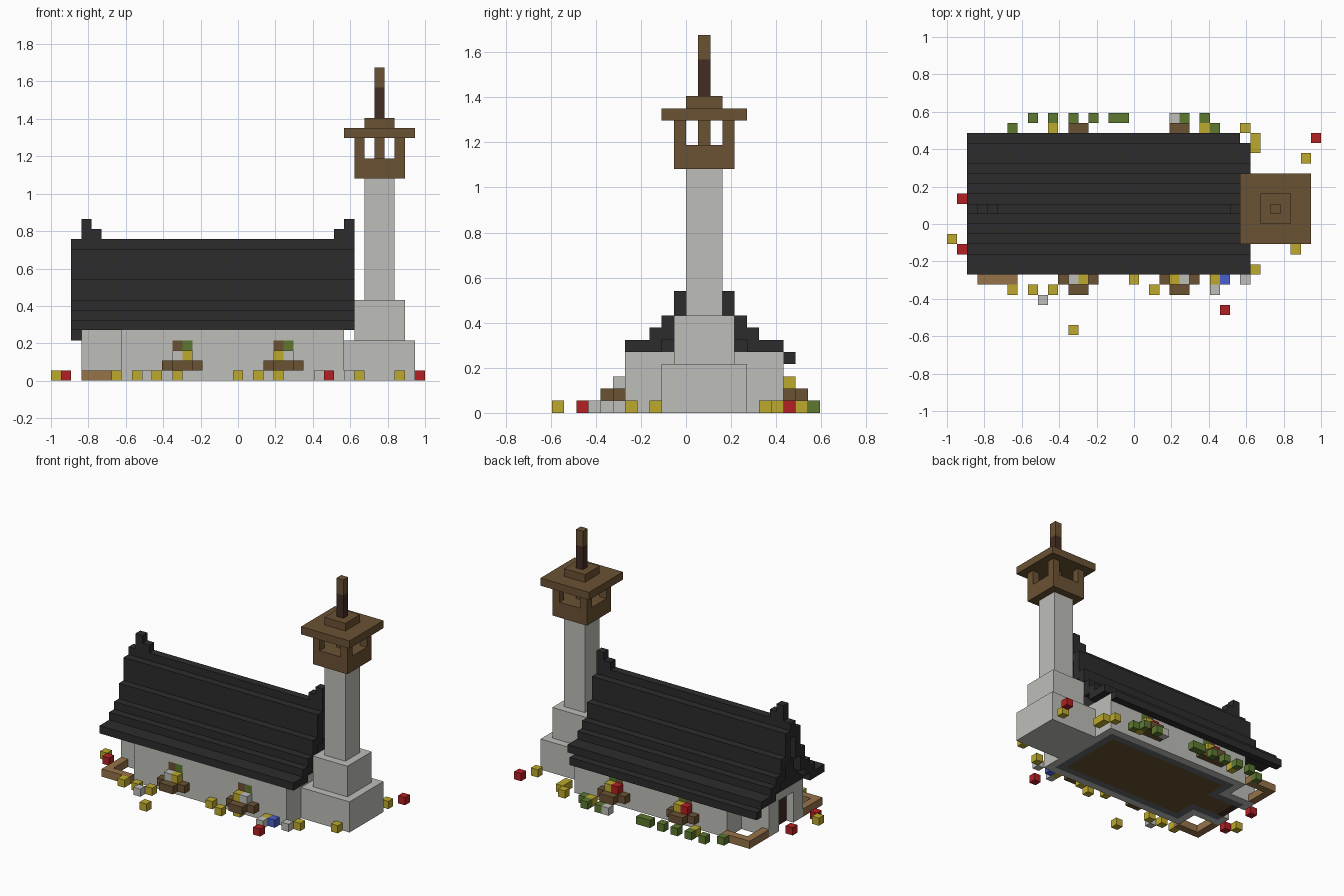
import bpy, bmesh
from mathutils import Vector

default = bpy.data.objects.get("Cube")
if default:
    bpy.data.objects.remove(default)

UNIT = 2 / 37          # edge of one building block
MIDDLE = 12            # block row of the ridge line

COLOURS = {
    "pale_stone": "bebeb9", "slate": "2c2c2d", "brown_wood": "6b5233",
    "tan_wood": "967349", "dark_wood": "422c23", "yellow": "beaa2d",
    "red": "b42024", "green": "5d7830", "blue": "4b5fcd", "grey_stone": "64686a",
}


def linear(c):
    return c / 12.92 if c <= 0.04045 else ((c + 0.055) / 1.055) ** 2.4


materials = {}
for name, code in COLOURS.items():
    rgb = [linear(v / 255) for v in bytes.fromhex(code)]
    mat = bpy.data.materials.new(name)
    mat.use_nodes = True
    mat.diffuse_color = (*rgb, 1)
    shader = next(n for n in mat.node_tree.nodes if n.type == "BSDF_PRINCIPLED")
    shader.inputs["Base Color"].default_value = (*rgb, 1)
    shader.inputs["Roughness"].default_value = 0.9
    materials[name] = mat

cells = {}             # block position -> (part, colour)


def fill(part, colour, xs, ys, zs):
    """Fill a box of blocks; a colour of None carves it away."""
    for x in range(*xs):
        for y in range(*ys):
            for z in range(*zs):
                if colour:
                    cells[x, y, z] = (part, colour)
                else:
                    cells.pop((x, y, z), None)


def tier(part, colour, half, zs):
    """Square storey centred on the tower axis."""
    fill(part, colour, (32 - half, 33 + half),
         (MIDDLE - half, MIDDLE + half + 1), zs)


def cross_plan(part, colour, inset, zs):
    """House plan with a narrower entrance end, shrunk by an inset."""
    fill(part, colour, (7 + inset, 29 - inset), (6 + inset, 19 - inset), zs)
    fill(part, colour, (3 + inset, 8 + inset), (9 + inset, 16 - inset), zs)


# House walls, foundation and floor
cross_plan("house_walls", "pale_stone", 0, (0, 5))
cross_plan("foundation", "grey_stone", 1, (0, 1))
cross_plan("floor", "brown_wood", 2, (0, 1))

# Recessed entrance door
fill("door", None, (3, 4), (11, 14), (0, 4))
fill("door", "dark_wood", (4, 5), (11, 14), (0, 4))

# Stepped roof: bottom and top of each course, from ridge to eave
courses = [(12, 14), (9, 13), (7, 10), (6, 8), (5, 7), (5, 6), (5, 6)]
for step, (low, high) in enumerate(courses):
    for y in {MIDDLE - step, MIDDLE + step}:
        fill("roof", "slate", (2, 30), (y, y + 1), (low, high))
        fill("roof", "slate", (3, 29), (y, y + 1), (5, high))
fill("roof", "slate", (2, 29), (19, 20), (4, 5))

# Ridge end finials
for x, top in ((3, 16), (4, 15), (28, 15), (29, 16)):
    fill("roof_finials", "slate", (x, x + 1), (MIDDLE, MIDDLE + 1), (14, top))

# Bell tower
tier("tower_base", "pale_stone", 3, (0, 4))
tier("tower_plinth", "pale_stone", 2, (4, 8))
tier("tower_shaft", "pale_stone", 1, (8, 20))
tier("belfry", "brown_wood", 2, (20, 24))
fill("belfry", None, (30, 35), (11, 14), (22, 24))
fill("belfry", None, (31, 34), (10, 15), (22, 24))
tier("belfry_post", "brown_wood", 0, (22, 24))
tier("belfry_roof", "brown_wood", 3, (24, 25))
tier("belfry_cap", "brown_wood", 1, (25, 26))
tier("spire", "dark_wood", 0, (26, 29))
tier("spire", "brown_wood", 0, (29, 31))

# Corner garden borders on both sides of the entrance
for row, arm in ((5, (5, 9)), (19, (16, 20))):
    fill("garden_border", "tan_wood", (3, 7), (row, row + 1), (0, 1))
    fill("garden_border", "tan_wood", (3, 4), arm, (0, 1))

# Window boxes, their flowers and the coloured panes above
for x, front in ((11, ("pale_stone", "yellow")), (21, ("yellow", "pale_stone"))):
    sides = ((5, 4, 6, front), (19, 20, 18, ("red", "yellow")))
    for inner, outer, wall, blooms in sides:
        fill("window_box", "brown_wood", (x, x + 4), (inner, inner + 1), (1, 2))
        fill("window_box", "brown_wood", (x + 1, x + 3), (outer, outer + 1), (1, 2))
        panes = ("brown_wood", "green")
        for n in range(2):
            span = (x + 1 + n, x + 2 + n)
            fill("window_flowers", blooms[n], span, (inner, inner + 1), (2, 3))
            fill("window_panes", panes[n], span, (wall, wall + 1), (3, 4))

# Flowers and shrubs scattered on the ground
GROUND = {
    "yellow": [(10, 20), (25, 20), (29, 20), (30, 19), (30, 18), (35, 17),
               (0, 9), (6, 4), (8, 4), (10, 4), (12, 0), (18, 5), (20, 4),
               (22, 5), (26, 5), (30, 6), (34, 8)],
    "green": [(6, 20), (8, 21), (10, 21), (12, 21), (14, 21), (16, 21),
              (17, 21), (23, 21), (25, 21), (26, 20)],
    "red": [(36, 19), (1, 13), (1, 8), (27, 2)],
    "pale_stone": [(22, 21), (9, 3), (26, 4), (29, 5)],
    "blue": [(27, 5)],
}
for colour, spots in GROUND.items():
    for x, y in spots:
        fill("ground_flowers", colour, (x, x + 1), (y, y + 1), (0, 1))

# Turn each part into a mesh of its exposed block faces
AXES = [Vector(row) for row in ((1, 0, 0), (0, 1, 0), (0, 0, 1))]
ORIGIN = Vector((-1, -11 * UNIT, 0))


def build(part):
    bm = bmesh.new()
    corners, slots = {}, []

    def corner(p):
        key = tuple(round(c) for c in p)
        if key not in corners:
            corners[key] = bm.verts.new(Vector(key) * UNIT + ORIGIN)
        return corners[key]

    for pos, (owner, colour) in cells.items():
        if owner != part:
            continue
        if colour not in slots:
            slots.append(colour)
        for a in range(3):
            u, v = AXES[(a + 1) % 3], AXES[(a + 2) % 3]
            for side in (0, 1):
                beside = Vector(pos) + AXES[a] * (2 * side - 1)
                if tuple(int(c) for c in beside) in cells:
                    continue
                start = Vector(pos) + AXES[a] * side
                loop = [start, start + u, start + u + v, start + v]
                if not side:
                    loop.reverse()
                face = bm.faces.new([corner(p) for p in loop])
                face.material_index = slots.index(colour)
    mesh = bpy.data.meshes.new(part)
    bm.to_mesh(mesh)
    bm.free()
    for colour in slots:
        mesh.materials.append(materials[colour])
    bpy.context.collection.objects.link(bpy.data.objects.new(part, mesh))


for part in dict.fromkeys(owner for owner, _ in cells.values()):
    build(part)
